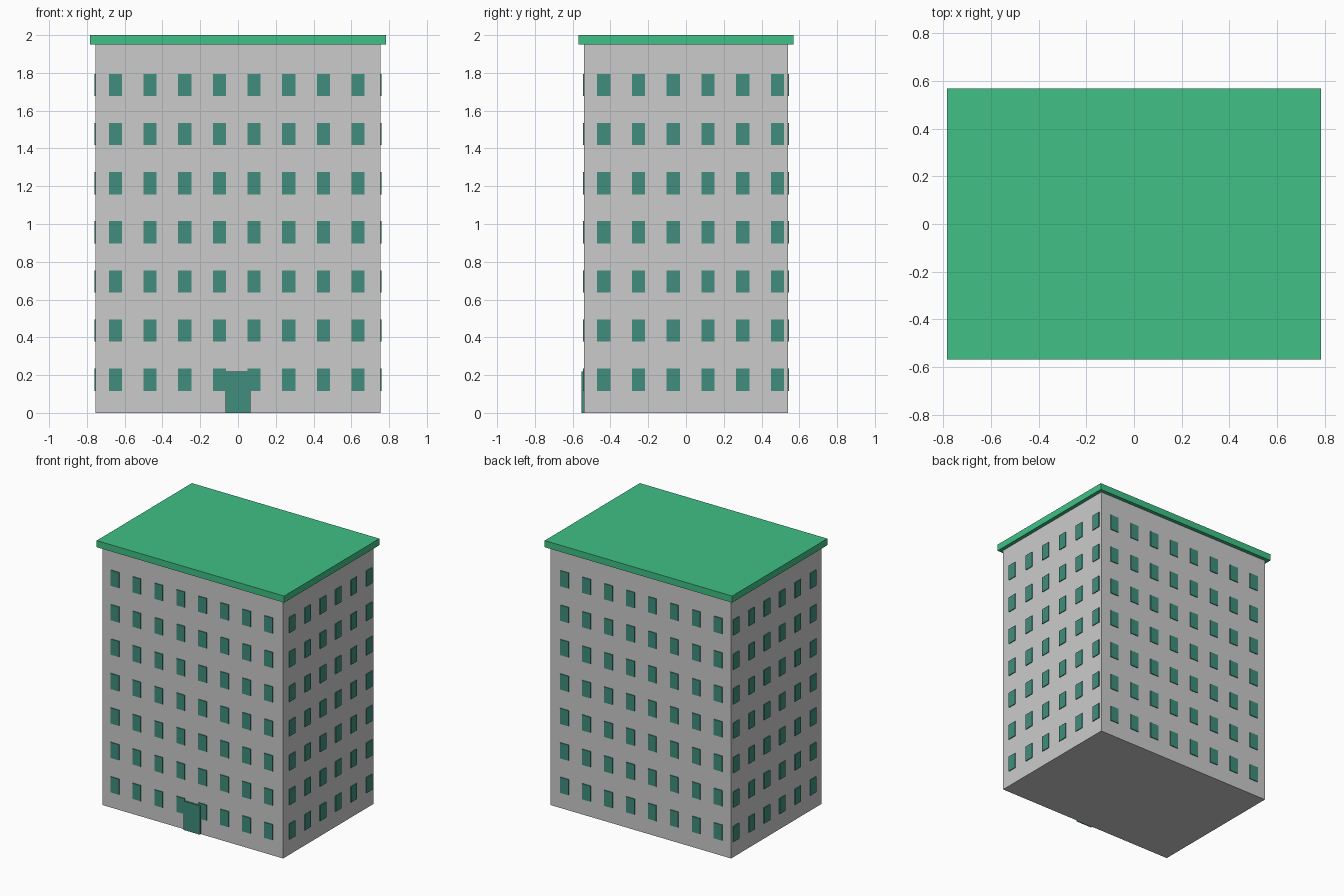
import bpy, bmesh
from mathutils import Matrix, Vector

if "Cube" in bpy.data.objects:
    bpy.data.objects.remove(bpy.data.objects["Cube"])


def material(name, color):
    m = bpy.data.materials.new(name)
    m.diffuse_color = (*color, 1)
    m.use_nodes = True
    m.node_tree.nodes["Principled BSDF"].inputs["Base Color"].default_value = m.diffuse_color
    return m


def boxes(name, items, mat=None):
    """One object made of boxes given as (centre, size)."""
    bm = bmesh.new()
    for centre, size in items:
        bmesh.ops.create_cube(bm, size=1, matrix=Matrix.Translation(
            Vector(centre)) @ Matrix.Diagonal((*size, 1)))
    me = bpy.data.meshes.new(name)
    bm.to_mesh(me)
    bm.free()
    ob = bpy.data.objects.new(name, me)
    bpy.context.collection.objects.link(ob)
    if mat:
        me.materials.append(mat)
    return ob


green = material("roof_green", (0.05, 0.53, 0.24))
dark = material("dark_green", (0.05, 0.27, 0.20))

HX, HY = 0.755, 0.54      # half width and depth of the walls
W, H, T = 0.07, 0.118, 0.012  # window size, straddling the wall surface

# Walls and overhanging roof slab
boxes("building_walls", [((0, 0, 0.975), (2 * HX, 2 * HY, 1.95))])
boxes("roof_slab", [((0, 0, 1.975), (1.566, 1.136, 0.05))], green)

# Window grids: seven floors, eight columns front/back, six on the sides
floors = [0.176 + 0.26 * i for i in range(7)]
cols_x = [-0.649 + 0.1835 * i for i in range(8)]
cols_y = [-0.436 + 0.184 * i for i in range(6)]
for side, s in (("front", -1), ("back", 1)):
    boxes(side + "_windows",
          [((x, s * HY, z), (W, T, H)) for z in floors for x in cols_x], dark)
for side, s in (("left", -1), ("right", 1)):
    boxes(side + "_windows",
          [((s * HX, y, z), (T, W, H)) for z in floors for y in cols_y], dark)

# Entrance door
boxes("front_door", [((0, -HY, 0.109), (0.134, 0.024, 0.218))], dark)
